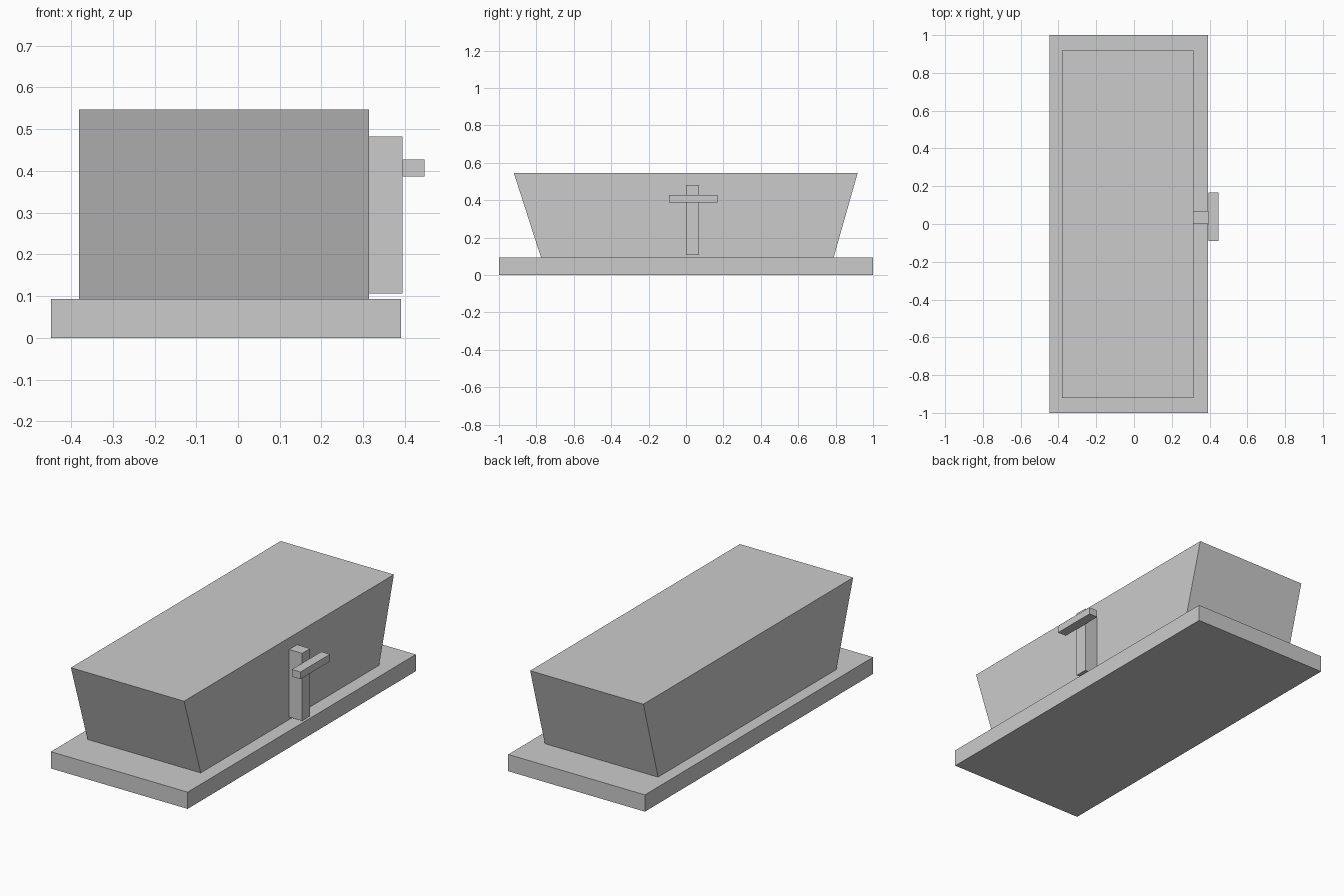
import bpy
import bmesh

cube = bpy.data.objects.get("Cube")
if cube:
    bpy.data.objects.remove(cube, do_unlink=True)

grey = bpy.data.materials.new("light_grey")
grey.use_nodes = True
colour = (0.6, 0.6, 0.6, 1)
grey.diffuse_color = colour
grey.node_tree.nodes["Principled BSDF"].inputs["Base Color"].default_value = colour


def block(name, x, y, z, y_bottom=None):
    """Box between (low, high) pairs; y_bottom gives the lower end a different length."""
    y_bottom = y_bottom or y
    bm = bmesh.new()
    bmesh.ops.create_cube(bm, size=1)
    for v in bm.verts:
        i, j, k = (int(c > 0) for c in v.co)
        v.co = (x[i], (y if k else y_bottom)[j], z[k])
    mesh = bpy.data.meshes.new(name)
    bm.to_mesh(mesh)
    bm.free()
    mesh.materials.append(grey)
    obj = bpy.data.objects.new(name, mesh)
    bpy.context.collection.objects.link(obj)
    return obj


# Flat slab and the flared body standing on it
block("base_slab", (-0.448, 0.391), (-1, 1), (0, 0.093))
block("flared_body", (-0.381, 0.314), (-0.921, 0.918), (0.093, 0.547),
      y_bottom=(-0.775, 0.789))

# Cross on the left side: upright against the body, bar on its outer face
block("cross_upright", (0.314, 0.394), (0, 0.07), (0.107, 0.482))
block("cross_bar", (0.394, 0.447), (-0.09, 0.168), (0.387, 0.427))
